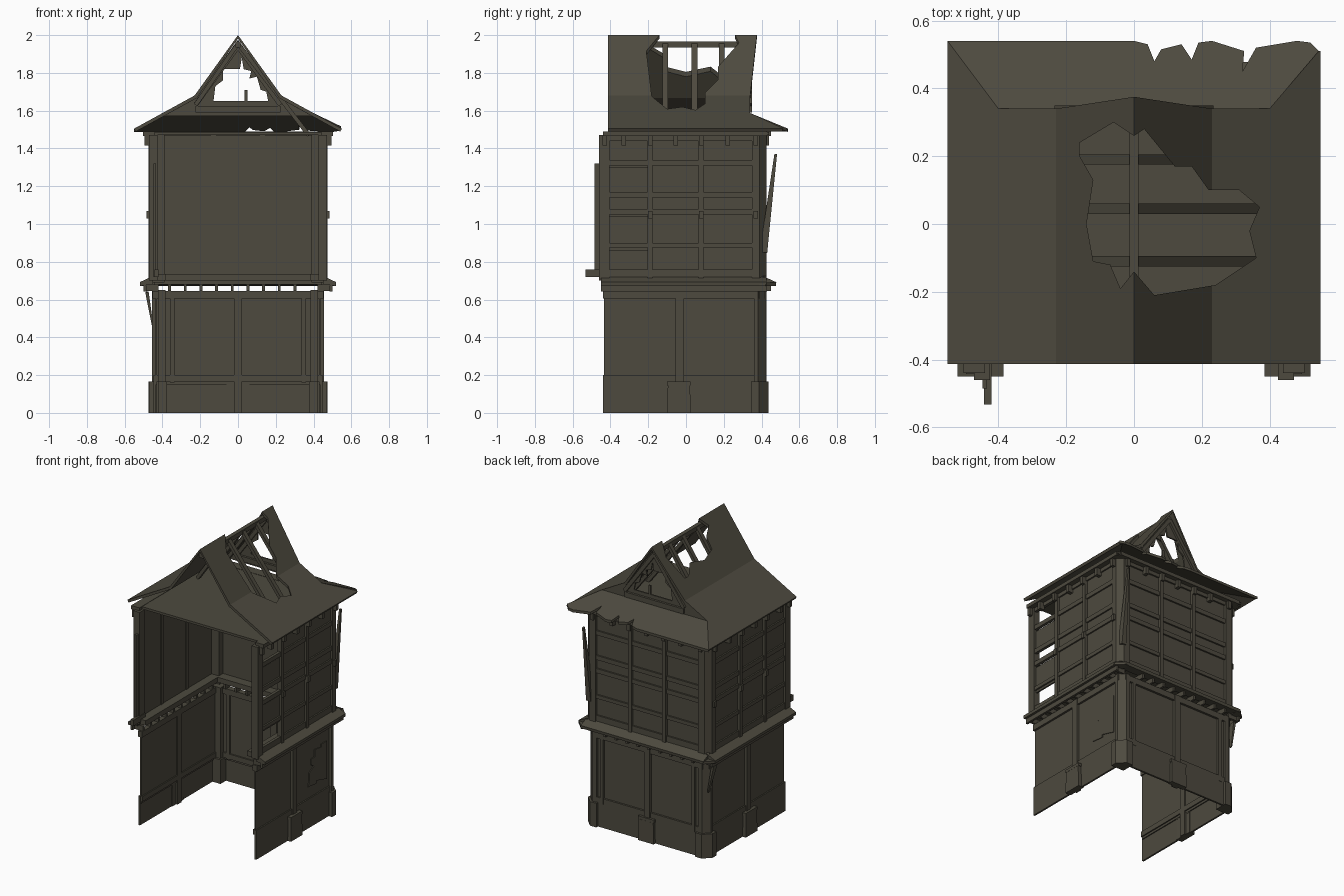
import bpy, bmesh, math
from mathutils import Vector, Matrix

if "Cube" in bpy.data.objects:
    bpy.data.objects.remove(bpy.data.objects["Cube"])

mat = bpy.data.materials.new("weathered dark timber")
mat.diffuse_color = (0.075, 0.068, 0.049, 1)
mat.use_nodes = True
mat.node_tree.nodes["Principled BSDF"].inputs["Base Color"].default_value = mat.diffuse_color


def finish(name, bm):
    bmesh.ops.recalc_face_normals(bm, faces=bm.faces)
    me = bpy.data.meshes.new(name)
    bm.to_mesh(me)
    bm.free()
    ob = bpy.data.objects.new(name, me)
    bpy.context.collection.objects.link(ob)
    me.materials.append(mat)
    return ob


def boxes(name, items, taper=1.0):
    """Each item is x0, x1, y0, y1, z0, z1; taper narrows the top."""
    bm = bmesh.new()
    for x0, x1, y0, y1, z0, z1 in items:
        c = Vector(((x0 + x1) / 2, (y0 + y1) / 2, (z0 + z1) / 2))
        m = Matrix.Translation(c) @ Matrix.Diagonal((abs(x1 - x0), abs(y1 - y0), z1 - z0, 1))
        vs = bmesh.ops.create_cube(bm, size=1, matrix=m)["verts"]
        for v in vs:
            if v.co.z > c.z:
                v.co.x = c.x + (v.co.x - c.x) * taper
                v.co.y = c.y + (v.co.y - c.y) * taper
    return finish(name, bm)


def prism(name, pts, axis, a, b):
    """Extrude a flat outline along an axis from a to b."""
    put = {"x": lambda p, t: (t, p[0], p[1]), "y": lambda p, t: (p[0], t, p[1]),
           "z": lambda p, t: (p[0], p[1], t)}[axis]
    bm = bmesh.new()
    f = bm.faces.new([bm.verts.new(put(p, a)) for p in pts])
    ext = bmesh.ops.extrude_face_region(bm, geom=[f])["geom"]
    d = Vector(put((0, 0), b - a))
    bmesh.ops.translate(bm, vec=d, verts=[g for g in ext if isinstance(g, bmesh.types.BMVert)])
    return finish(name, bm)


def corner(name, x0, x1, y0, y1, c, z0, z1):
    """Pair of back corner blocks with the outer edge chamfered by c."""
    for s in (-1, 1):
        prism(name, [(s * x0, y0), (s * x1, y0), (s * x1, y1 - c), (s * (x1 - c), y1), (s * x0, y1)],
              "z", z0, z1)


def beam(name, p, q, w, h, tip=1.0):
    """A square timber from p to q, narrowed at q by tip."""
    p, q = Vector(p), Vector(q)
    d = q - p
    bm = bmesh.new()
    bmesh.ops.create_cube(bm, size=1)
    for v in bm.verts:
        k = tip if v.co.z > 0 else 1
        v.co = Vector((v.co.x * w * k, v.co.y * h * k, v.co.z * d.length))
    z = d.normalized()
    y = z.cross(Vector((0, 1, 0))).normalized()
    rot = Matrix((y.cross(z), y, z)).transposed().to_4x4()
    bm.transform(Matrix.Translation((p + q) / 2) @ rot)
    return finish(name, bm)


def cut(ob, cutter):
    cutter.hide_render = True
    cutter.hide_set(True)
    m = ob.modifiers.new("broken hole", "BOOLEAN")
    m.operation, m.solver, m.object = "DIFFERENCE", "EXACT", cutter


S = (-1, 1)
# Lower storey: walls, plinth, sill and top plate
boxes("lower_walls", [(s * .428, s * .438, -.435, .39, .15, .645) for s in S]
      + [(-.42, .42, .395, .405, .15, .645)])
boxes("plinth", [(s * .435, s * .447, -.44, .38, 0, .2) for s in S]
      + [(-.42, .42, .405, .418, 0, .2)])
boxes("inner_sill", [(s * .42, s * .436, -.435, .39, .165, .2) for s in S]
      + [(-.42, .42, .385, .405, .165, .2)])
boxes("top_plate", [(s * .42, s * .452, -.44, .39, .605, .645) for s in S]
      + [(-.42, .42, .38, .42, .605, .645)])

# Lower posts with wider feet; the back corners are chamfered
boxes("lower_posts", [(s * .42, s * .456, -.055, -.01, 0, .645) for s in S]
      + [(s * .335, s * .36, .385, .42, .16, .645) for s in S]
      + [(-.022, .022, .385, .425, 0, .645)])
corner("lower_corner_post", .385, .456, .36, .422, .04, 0, .65)
boxes("post_feet", [(s * .43, s * .472, -.10, .025, 0, .145) for s in S]
      + [(-.06, .06, .40, .437, 0, .145)], .94)
boxes("foot_caps", [(s * .43, s * .472, -.10, .025, .145, .165) for s in S]
      + [(-.06, .06, .40, .435, .145, .165)])
corner("corner_foot", .375, .473, .345, .436, .05, 0, .165)

# Ragged patch of bare masonry on the right wall
prism("masonry_patch", [(.13, .28), (.22, .27), (.22, .29), (.33, .26), (.33, .52), (.27, .52),
      (.27, .5), (.2, .51), (.2, .46), (.16, .46), (.16, .42), (.19, .4), (.14, .37), (.14, .32)],
      "x", .438, .443)

# Sloped ledge between the storeys, with joist ends below
for s in S:
    prism("side_ledge", [(s * .45, .725), (s * .52, .692), (s * .518, .672), (s * .45, .68)],
          "y", -.45, .425)
prism("back_ledge", [(.405, .725), (.478, .692), (.475, .672), (.405, .68)], "x", -.465, .465)
corner("ledge_corner", .44, .519, .39, .477, .055, .673, .69)
boxes("joist_ends", [(s * .42, s * .495, -.43 + i * .083, -.415 + i * .083, .645, .68)
                     for s in S for i in range(11)]
      + [(-.37 + i * .083, -.355 + i * .083, .37, .45, .645, .68) for i in range(9)])
boxes("ledge_rim", [(s * .485, s * .50, -.45, .43, .643, .675) for s in S])
boxes("floor_edge", [(s * .385, s * .455, -.45, .40, .70, .735) for s in S]
      + [(-.44, .44, .33, .405, .70, .735)])

# Upper storey infill: the right wall has an open front bay
boxes("upper_walls", [(-.445, -.457, -.44, .39, .72, 1.47), (.445, .457, -.2, .39, .72, 1.47),
                      (-.43, .43, .395, .407, .72, 1.47)])
boxes("bay_boards", [(.446, .456, -.42, -.19, .86, 1.04), (.446, .456, -.42, -.19, 1.17, 1.30)])

# Upper timber frame
boxes("upper_studs", [(s * .44, s * .474, y - .013, y + .013, .71, 1.47)
                      for s in S for y in (-.19, .08)]
      + [(x - .013, x + .013, .39, .425, .71, 1.47) for x in (-.13, .13)])
corner("upper_corner_post", .39, .472, .35, .425, .035, .69, 1.47)
boxes("front_posts", [(s * .425, s * .472, -.46, -.405, .70, 1.47) for s in S])
RAILS = ((.72, .76), (.875, .90), (1.05, 1.08), (1.14, 1.17), (1.31, 1.34), (1.44, 1.47))
boxes("upper_rails", [(s * .447, s * .467, -.44, .38, a, b) for s in S for a, b in RAILS]
      + [(-.43, .43, .398, .418, a, b) for a, b in RAILS])
boxes("pegs", [(s * .46, s * .485, y - .012, y + .012, 1.03, 1.07) for s in S for y in (-.19, .08, .37)])
boxes("front_board", [(-.447, -.433, -.485, -.455, .72, 1.32)])
boxes("jutting_beam", [(-.442, -.42, -.532, -.40, .72, .76)])

# Attic floor, eaves beam and brackets
boxes("attic_floor", [(-.50, .50, -.412, .44, 1.472, 1.488)])
boxes("eaves_beam", [(s * .44, s * .503, -.44, .43, 1.465, 1.49) for s in S]
      + [(-.48, .48, .385, .45, 1.465, 1.49)])
boxes("eaves_brackets", [(s * .46, s * .495, y - .012, y + .012, 1.415, 1.465)
                         for s in S for y in (-.43, -.33, -.19, -.055, .08, .22, .37)]
      + [(x - .012, x + .012, .41, .44, 1.415, 1.465) for x in (-.41, -.26, -.13, 0, .13, .26, .41)])


# Main roof: steep upper slope, shallow lower slope
def roof_z(x):
    x = abs(x)
    return 2 - 1.39 * x if x < .231 else 1.68 - (x - .23) * .547


bm = bmesh.new()
for s in S:
    tail = [(.55, .54)] if s < 0 else [(.55, .51), (.528, .51)]
    for outline in ([(0, -.413), (.23, -.413), (.23, .34), (0, .375)],
                    [(.23, -.413), (.55, -.413)] + tail + [(.40, .34), (.23, .34)]):
        bm.faces.new([bm.verts.new((s * x, y, roof_z(x))) for x, y in outline])
bmesh.ops.remove_doubles(bm, verts=bm.verts, dist=.001)
roof = finish("main_roof", bm)
if roof.data.polygons[0].normal.z < 0:
    roof.data.flip_normals()
sol = roof.modifiers.new("thickness", "SOLIDIFY")
sol.thickness, sol.offset = .018, -1
cut(roof, prism("roof_hole_cutter", [(-.16, .24), (-.06, .30), (0, .26), (.03, .28), (.12, .17),
    (.17, .17), (.22, .10), (.31, .10), (.37, .05), (.34, -.02), (.36, -.10), (.24, -.18),
    (.06, -.21), (0, -.14), (-.04, -.19), (-.07, -.12), (-.12, -.11), (-.14, 0), (-.12, .13),
    (-.16, .2)], "z", 1.5, 2.2))

# Back roof skirt with a torn edge
skirt = prism("back_skirt", [(-.40, .34), (.40, .34), (.545, .51), (.52, .535), (.48, .54), (.36, .52),
    (.32, .45), (.325, .51), (.23, .54), (.19, .535), (.17, .485), (.14, .53), (.08, .515),
    (.06, .48), (.04, .53), (0, .54), (-.55, .54)], "z", -.018, 0)
for v in skirt.data.vertices:
    v.co.z += 1.587 - (v.co.y - .34) * .41

# Broken back gable filling the roof profile, and its frame
gable = prism("back_gable", [(-.39, 1.575), (.39, 1.575), (.23, 1.665), (0, 1.975), (-.23, 1.665)],
              "y", .325, .335)
cut(gable, prism("gable_hole_cutter", [(-.13, 1.65), (.16, 1.65), (.15, 1.7), (.12, 1.71), (.1, 1.78),
    (.06, 1.77), (.07, 1.81), (.03, 1.82), (.02, 1.88), (.01, 1.82), (-.08, 1.82), (-.08, 1.76),
    (-.12, 1.73)], "y", .25, .4))
for s in S:
    beam("gable_rafter", (0, .33, 1.94), (s * .225, .33, 1.63), .04, .025)
boxes("gable_tie", [(-.225, .225, .31, .35, 1.59, 1.625)])
boxes("gable_splinter", [(.035, .05, .325, .335, 1.65, 1.71)])

# Exposed rafters and ridge beam
boxes("ridge_beam", [(-.014, .014, -.40, .34, 1.935, 1.965)])
for y in (-.11, .045, .19):
    beam("right_rafter", (0, y, 1.955), (.375, y, 1.47), .03, .022)
    beam("left_rafter", (0, y, 1.955), (-.225, y, 1.63), .03, .022)

# Loose splintered planks at the back corners
beam("tall_loose_plank", (.44, .41, .85), (.445, .475, 1.37), .04, .035, .35)
beam("lower_loose_plank", (-.482, .38, .64), (-.45, .40, .45), .04, .018, .4)
